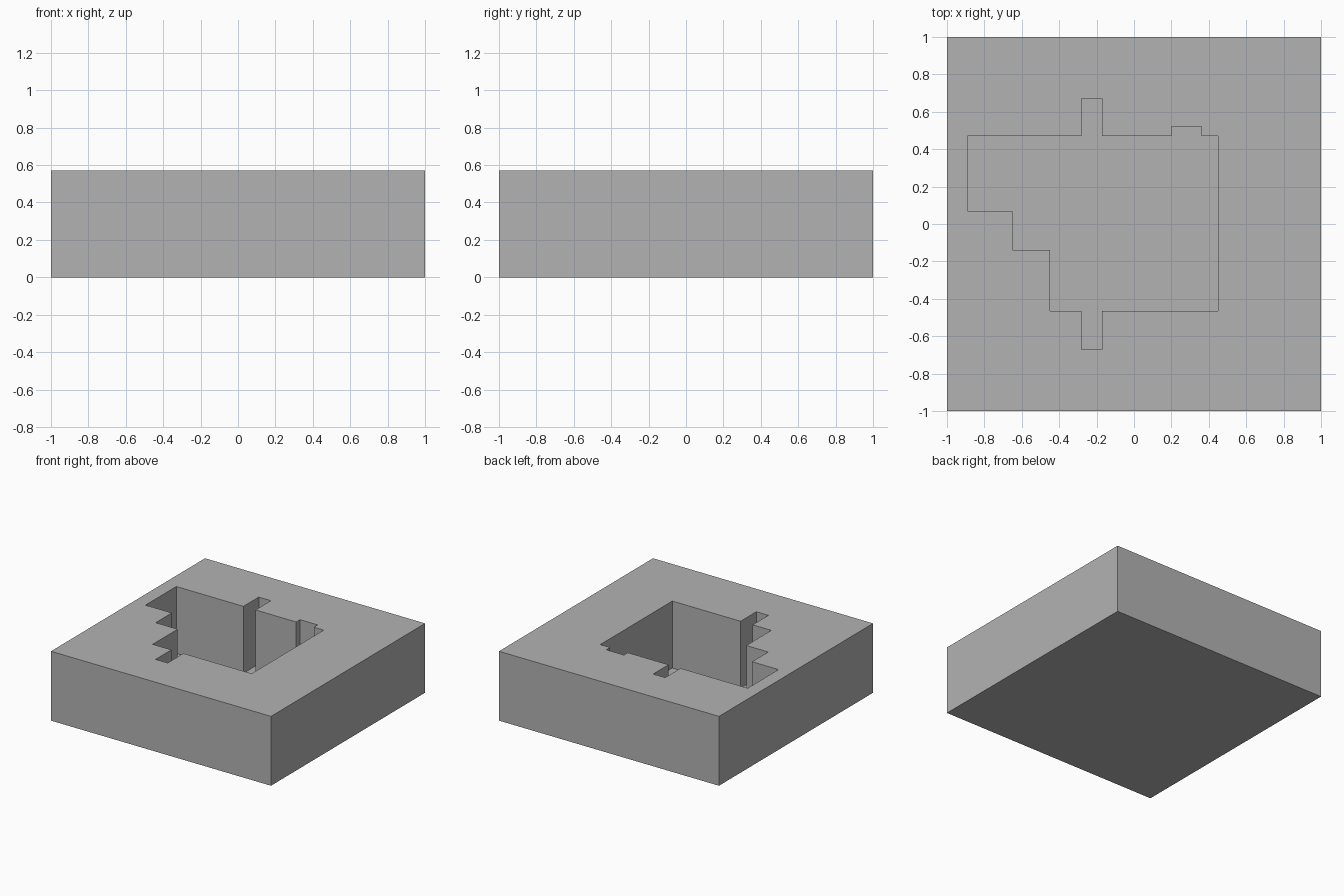
import bpy, bmesh

if "Cube" in bpy.data.objects:
    bpy.data.objects.remove(bpy.data.objects["Cube"])

HEIGHT, FLOOR = 0.57, 0.02

grey = bpy.data.materials.new("plain grey")
grey.diffuse_color = (0.45, 0.45, 0.45, 1)
grey.use_nodes = True
grey.node_tree.nodes["Principled BSDF"].inputs["Base Color"].default_value = grey.diffuse_color

# Stepped pocket outline, counter-clockwise
POCKET = [(-0.89, 0.47), (-0.89, 0.07), (-0.65, 0.07), (-0.65, -0.14),
          (-0.45, -0.14), (-0.45, -0.465), (-0.28, -0.465), (-0.28, -0.67),
          (-0.17, -0.67), (-0.17, -0.465), (0.45, -0.465), (0.45, 0.47),
          (0.36, 0.47), (0.36, 0.52), (0.20, 0.52), (0.20, 0.47),
          (-0.17, 0.47), (-0.17, 0.67), (-0.28, 0.67), (-0.28, 0.47)]
SQUARE = [(-1, -1), (1, -1), (1, 1), (-1, 1)]


def prism(name, outline, z0, z1):
    """Extrude a flat outline upward from z0 to z1."""
    bm = bmesh.new()
    base = bm.faces.new([bm.verts.new((x, y, z0)) for x, y in outline])
    top = bmesh.ops.extrude_face_region(bm, geom=[base], use_keep_orig=True)
    verts = [v for v in top["geom"] if isinstance(v, bmesh.types.BMVert)]
    bmesh.ops.translate(bm, vec=(0, 0, z1 - z0), verts=verts)
    bmesh.ops.recalc_face_normals(bm, faces=bm.faces)
    mesh = bpy.data.meshes.new(name)
    bm.to_mesh(mesh)
    bm.free()
    mesh.materials.append(grey)
    obj = bpy.data.objects.new(name, mesh)
    bpy.context.collection.objects.link(obj)
    return obj


# Square block with the pocket cut down to a thin floor
block = prism("block", SQUARE, 0, HEIGHT)
cutter = prism("pocket_cutter", POCKET, FLOOR, HEIGHT + 0.2)
cutter.hide_render = True
cutter.hide_set(True)
cut = block.modifiers.new("pocket", "BOOLEAN")
cut.operation = "DIFFERENCE"
cut.solver = "EXACT"
cut.object = cutter
